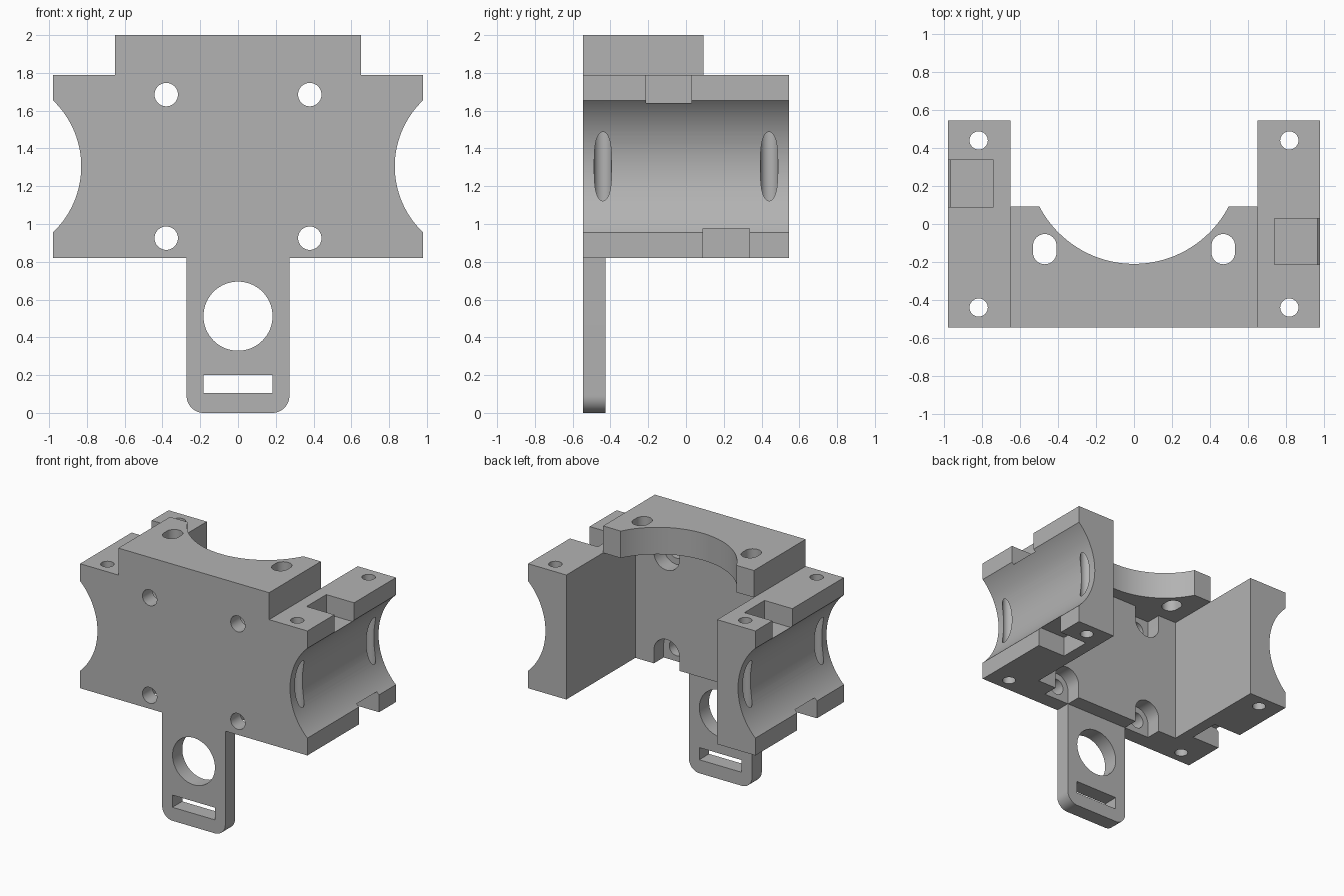
import bpy
import bmesh
from math import cos, sin, pi, radians
from mathutils import Vector

cube = bpy.data.objects.get("Cube")
if cube:
    bpy.data.objects.remove(cube)

grey = bpy.data.materials.new("Neutral grey")
grey.use_nodes = True
grey.diffuse_color = (0.45, 0.45, 0.45, 1)
grey.node_tree.nodes["Principled BSDF"].inputs["Base Color"].default_value = (0.45, 0.45, 0.45, 1)


def prism(name, points, axis, start, end):
    """Extrude a 2D outline along y (points are x, z) or z (points are x, y)."""
    def place(u, v, t):
        return (u, t, v) if axis == "y" else (u, v, t)
    bm = bmesh.new()
    face = bm.faces.new([bm.verts.new(place(u, v, start)) for u, v in points])
    ext = bmesh.ops.extrude_face_region(bm, geom=[face])
    verts = [g for g in ext["geom"] if isinstance(g, bmesh.types.BMVert)]
    bmesh.ops.translate(bm, verts=verts, vec=Vector(place(0, 0, end - start)))
    bmesh.ops.recalc_face_normals(bm, faces=bm.faces)
    mesh = bpy.data.meshes.new(name)
    bm.to_mesh(mesh)
    bm.free()
    mesh.materials.append(grey)
    obj = bpy.data.objects.new(name, mesh)
    bpy.context.collection.objects.link(obj)
    return obj


def rect(x0, x1, v0, v1):
    return [(x0, v0), (x1, v0), (x1, v1), (x0, v1)]


def arc(cx, cy, r, a0, a1, n):
    return [(cx + r * cos(radians(a0 + (a1 - a0) * i / n)),
             cy + r * sin(radians(a0 + (a1 - a0) * i / n))) for i in range(n + 1)]


def circle(cx, cy, r, n=48):
    return arc(cx, cy, r, 0, 360, n)[:-1]


def combine(target, tool, operation):
    mod = target.modifiers.new("Combine", "BOOLEAN")
    mod.operation = operation
    mod.solver = "EXACT"
    mod.object = tool
    bpy.context.view_layer.update()
    deps = bpy.context.evaluated_depsgraph_get()
    result = bpy.data.meshes.new_from_object(target.evaluated_get(deps))
    target.modifiers.clear()
    target.data = result
    bpy.data.objects.remove(tool)


def cut(points, axis, start, end):
    combine(body, prism("cutter", points, axis, start, end), "DIFFERENCE")


FRONT, BACK = -0.545, 0.545
INNER, TAB_BACK = -0.305, -0.425
LOW, SHOULDER, TOP = 0.82, 1.79, 2.0

# U-shaped body: front wall with two side arms
body = prism("bracket_body", [
    (-0.98, FRONT), (0.98, FRONT), (0.98, BACK), (0.65, BACK), (0.65, INNER),
    (-0.65, INNER), (-0.65, BACK), (-0.98, BACK)], "z", LOW, SHOULDER)

# Rear pockets behind the screw holes, open to the nearest edge
for x in (-0.38, 0.38):
    cut(arc(x, 0.925, 0.11, 0, 180, 24) + [(x - 0.11, 0.7), (x + 0.11, 0.7)],
        "y", TAB_BACK, 0)
    cut(arc(x, 1.685, 0.11, 180, 360, 24) + [(x + 0.11, 1.9), (x - 0.11, 1.9)],
        "y", TAB_BACK, 0)

# Top plate with a round bite in its rear edge
bite = [p for p in arc(0, 0.352, 0.562, -27.5, -152.5, 48)]
top_plate = prism("top_plate", [(-0.65, FRONT), (0.65, FRONT), (0.65, 0.092)] + bite
                  + [(-0.65, 0.092)], "z", SHOULDER, TOP)
combine(body, top_plate, "UNION")

# Hanging tab with rounded lower corners
tab = prism("tab", arc(-0.182, 0.09, 0.09, 180, 270, 12) + arc(0.182, 0.09, 0.09, 270, 360, 12)
            + [(0.272, LOW), (-0.272, LOW)], "y", FRONT, TAB_BACK)
combine(body, tab, "UNION")
cut(circle(0, 0.512, 0.183, 64), "y", -0.7, -0.3)
cut(rect(-0.183, 0.183, 0.105, 0.2), "y", -0.7, -0.3)

for s in (-1, 1):
    # Long round groove on the outside of each arm
    cut(circle(s * 1.313, 1.305, 0.483, 128), "y", -0.7, 0.7)
    # Vertical screw holes through the arms
    for y in (-0.44, 0.44):
        cut(circle(s * 0.818, y, 0.048, 32), "z", 0.7, 1.9)
    # Horizontal screw holes through the front wall
    for z in (0.925, 1.685):
        cut(circle(s * 0.38, z, 0.062), "y", -0.7, -0.2)
    # Oblong holes in the top plate
    cut(arc(s * 0.47, -0.115, 0.062, 0, 180, 20) + arc(s * 0.47, -0.15, 0.062, 180, 360, 20),
        "z", 1.795 - 0.05, 2.1)
    # Staggered tie notches above and below each groove
    x0, x1 = sorted((s * 0.74, s * 1.1))
    forward, rear = (-0.213, 0.03), (0.09, 0.337)
    upper, lower = (forward, rear) if s > 0 else (rear, forward)
    cut(rect(x0, x1, *upper), "z", 1.64, 1.9)
    cut(rect(x0, x1, *lower), "z", 0.7, 0.975)

# Smooth curved walls, crisp edges
bpy.ops.object.select_all(action="DESELECT")
body.select_set(True)
bpy.context.view_layer.objects.active = body
bpy.ops.object.shade_smooth_by_angle(angle=radians(30))
